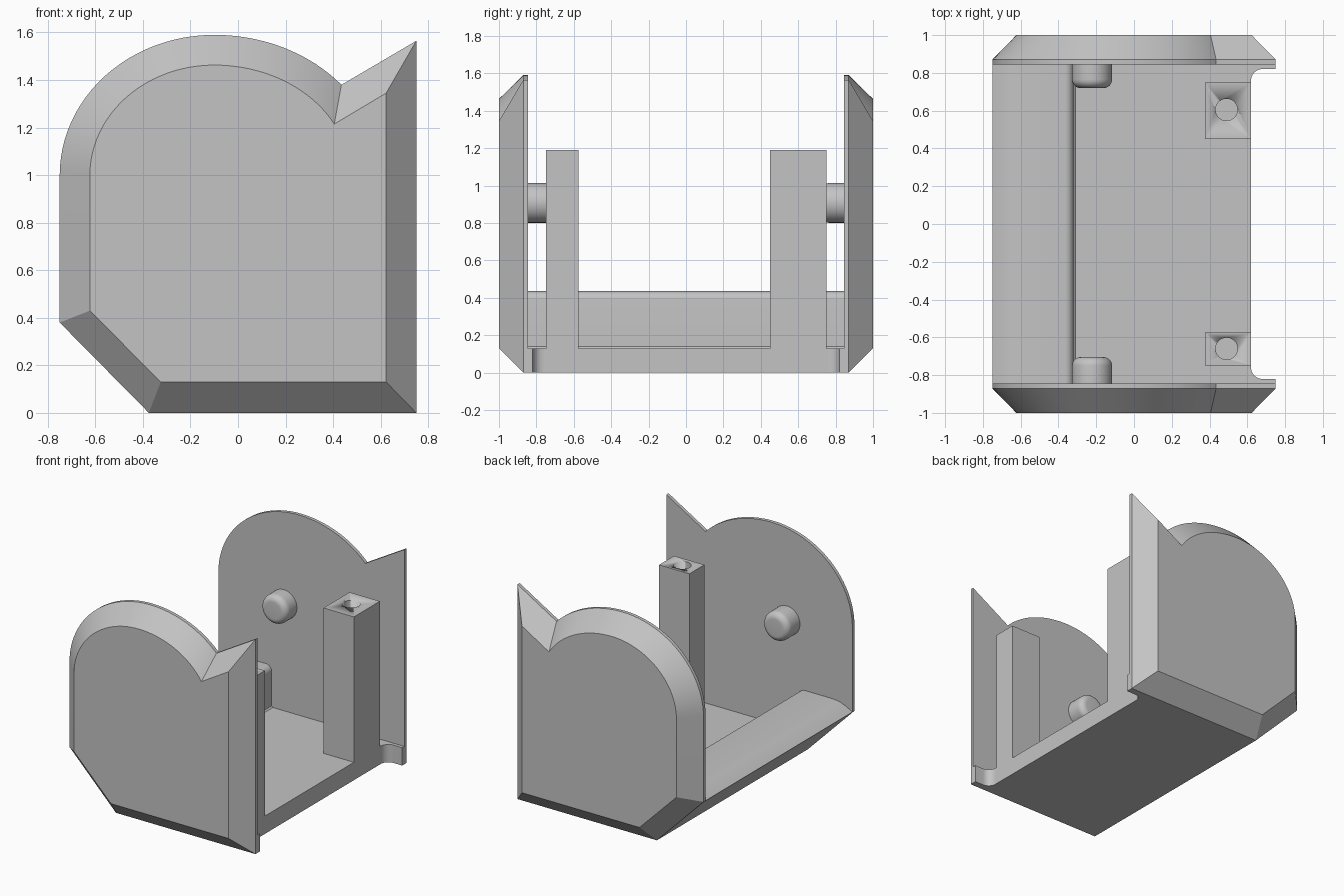
import bpy, bmesh
from math import sin, cos, pi, sqrt, asin, radians
from mathutils import Vector, Matrix

cube = bpy.data.objects.get("Cube")
if cube:
    bpy.data.objects.remove(cube, do_unlink=True)

grey = bpy.data.materials.new("plain grey")
grey.use_nodes = True
GREY = (0.55, 0.55, 0.55, 1)
grey.diffuse_color = GREY
grey.node_tree.nodes["Principled BSDF"].inputs["Base Color"].default_value = GREY

WALL = 0.845      # inner face of the side plates
FLOOR = 0.13      # top of the floor


def finish(name, bm, angle=30):
    bmesh.ops.recalc_face_normals(bm, faces=bm.faces)
    mesh = bpy.data.meshes.new(name)
    bm.to_mesh(mesh)
    bm.free()
    mesh.materials.append(grey)
    ob = bpy.data.objects.new(name, mesh)
    bpy.context.collection.objects.link(ob)
    bpy.ops.object.select_all(action='DESELECT')
    ob.select_set(True)
    bpy.context.view_layer.objects.active = ob
    bpy.ops.object.shade_smooth_by_angle(angle=radians(angle))
    return ob


def loft(name, rings):
    """Skin a stack of equal-length closed rings and cap both ends."""
    bm = bmesh.new()
    loops = [[bm.verts.new(p) for p in ring] for ring in rings]
    for a, b in zip(loops, loops[1:]):
        for i in range(len(a)):
            j = (i + 1) % len(a)
            bm.faces.new((a[i], a[j], b[j], b[i]))
    bm.faces.new(loops[0])
    bm.faces.new(loops[-1])
    return finish(name, bm)


def arc(cx, cy, rx, ry, start, end, steps):
    return [(cx + rx * cos(start + (end - start) * i / steps),
             cy + ry * sin(start + (end - start) * i / steps))
            for i in range(steps + 1)]


def plate_outline(inset, notch, peak, low_corner, side_corner):
    """Side plate: chamfered lower corner, domed top and pointed ear."""
    top = 0.59 - inset
    edge = 0.75 - inset
    angle = asin((notch[1] - 1) / top)
    right_radius = (notch[0] + 0.1) / cos(angle)
    dome = arc(-0.1, 1, right_radius, top, angle, pi / 2, 20)
    dome += arc(-0.1, 1, 0.65 - inset, top, pi / 2, pi, 24)[1:]
    return [low_corner, (edge, low_corner[1]), (edge, peak)] + dome + [side_corner]


outer = plate_outline(0, (0.435, 1.38), 1.565, (-0.375, 0), (-0.75, 0.38))
inner = plate_outline(0.127, (0.405, 1.215), 1.345, (-0.325, 0.13), (-0.623, 0.43))

# Floor with the raised ledge along the right side
ledge = [(-0.375, 0), (0.62, 0), (0.62, FLOOR), (-0.31, FLOOR), (-0.32, FLOOR + 0.01)]
ledge += arc(-0.365, 0.39, 0.045, 0.045, 0, pi / 2, 8)
ledge += [(-0.60, 0.435), (-0.65, 0.427), (-0.70, 0.409), (-0.75, 0.38)]
loft("floor_and_ledge", [[(x, y, z) for x, z in ledge] for y in (-WALL, WALL)])

# Parts at each end: name, sign, post start and end, hole y, peg tip
ends = [("front", -1, 0.575, 0.748, 0.66, 0.705),
        ("back", 1, 0.45, 0.75, 0.605, 0.72)]
for end, s, y0, y1, hole_y, tip in ends:
    # Bevelled side plate
    loft(end + "_plate", [[(x, s * y, z) for x, z in ring]
                          for ring, y in ((outer, WALL), (outer, 0.87), (inner, 1))])

    # Small filleted foot joining the floor to the plate
    foot = [(0.62, WALL)] + arc(0.68, 0.76, 0.06, 0.06, pi, pi / 2, 10)
    foot += [(0.75, 0.82), (0.75, WALL)]
    loft(end + "_foot", [[(x, s * y, z) for x, y in foot] for z in (0, FLOOR)])

    # Screw post with a blind hole
    rect = [(0.375, y0), (0.62, y0), (0.62, y1), (0.375, y1)]
    post = loft(end + "_post", [[(x, s * y, z) for x, y in rect] for z in (FLOOR, 1.19)])
    circle = arc(0.49, hole_y, 0.058, 0.058, 0, 2 * pi, 32)[:-1]
    cutter = loft(end + "_hole_cutter",
                  [[(x, s * y, z) for x, y in circle] for z in (0.7, 1.3)])
    cutter.hide_render = True
    cut = post.modifiers.new("hole", 'BOOLEAN')
    cut.object = cutter
    cut.solver = 'EXACT'
    bpy.context.view_layer.objects.active = post
    bpy.ops.object.modifier_apply(modifier=cut.name)
    bpy.data.objects.remove(cutter, do_unlink=True)

    # Round-nosed peg on the inner wall
    profile = [(0.106, WALL)] + arc(0.061, tip + 0.045, 0.045, 0.045, 0, -pi / 2, 8)
    loft(end + "_peg", [[(-0.222 + x, s * y, 0.907 + z)
                         for x, z in arc(0, 0, r, r, 0, 2 * pi, 40)[:-1]]
                        for r, y in profile])
